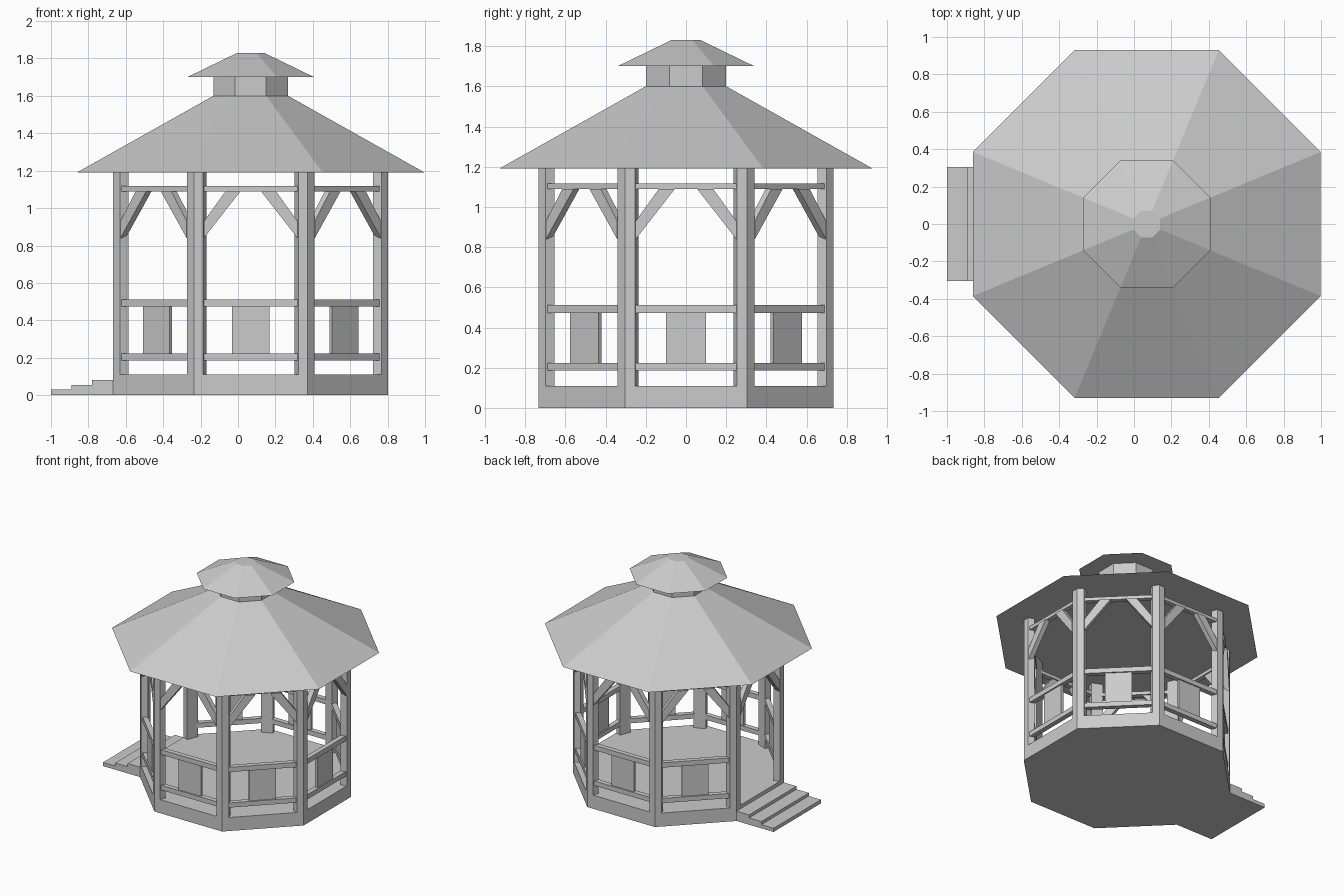
import bpy, bmesh
from math import pi, cos, sin, tan
from mathutils import Matrix, Vector

if "Cube" in bpy.data.objects:
    bpy.data.objects.remove(bpy.data.objects["Cube"])

CX = 0.068          # pavilion axis
APO = 0.735         # centre to flat side of the floor octagon
T = tan(pi / 8)


def finish(bm, name):
    bmesh.ops.recalc_face_normals(bm, faces=bm.faces)
    me = bpy.data.meshes.new(name)
    bm.to_mesh(me)
    bm.free()
    ob = bpy.data.objects.new(name, me)
    bpy.context.collection.objects.link(ob)
    return ob


def frustum(name, a0, z0, a1, z1):
    """Octagonal frustum given by its bottom and top apothems."""
    bm = bmesh.new()
    k = cos(pi / 8)
    m = Matrix.Translation((CX, 0, (z0 + z1) / 2)) @ Matrix.Rotation(pi / 8, 4, 'Z')
    bmesh.ops.create_cone(bm, cap_ends=True, segments=8, radius1=a0 / k,
                          radius2=a1 / k, depth=z1 - z0, matrix=m)
    return finish(bm, name)


def prism(name, pts, direction, matrix):
    """Extrude a flat outline along a direction, then place it."""
    bm = bmesh.new()
    face = bm.faces.new([bm.verts.new(p) for p in pts])
    ext = bmesh.ops.extrude_face_region(bm, geom=[face])
    verts = [v for v in ext['geom'] if isinstance(v, bmesh.types.BMVert)]
    bmesh.ops.translate(bm, verts=verts, vec=Vector(direction))
    bm.transform(matrix)
    return finish(bm, name)


def turn(angle):
    return Matrix.Translation((CX, 0, 0)) @ Matrix.Rotation(angle, 4, 'Z')


def bay_part(name, outline, apo, thick, angle):
    """Outline in (along side, z), standing on one side of the octagon."""
    pts = [(apo - thick / 2, u, z) for u, z in outline]
    return prism(name, pts, (thick, 0, 0), turn(angle))


def rect(half, z0, z1):
    return [(-half, z0), (half, z0), (half, z1), (-half, z1)]


# Floor, roof, cupola
frustum("floor_base", APO, 0, APO, 0.11)
frustum("main_roof", 0.93, 1.19, 0.2, 1.60)
frustum("cupola_wall", 0.2, 1.60, 0.2, 1.70)
frustum("cupola_roof", 0.34, 1.70, 0.072, 1.83)

# Entry steps, one stepped profile
x0, x1, x2, x3 = -1.0, -0.89, -0.78, CX - APO
steps = [(x0, 0), (x3, 0), (x3, .08), (x2, .08), (x2, .055),
         (x1, .055), (x1, .03), (x0, .03)]
prism("entry_steps", [(x, -APO * T, z) for x, z in steps],
      (0, 2 * APO * T, 0), Matrix())

# Corner posts: wedge front flush with the octagon, straight radial sides
R = APO / cos(pi / 8)
s, side = 0.05, 0.05
w, r = s * cos(pi / 8), R - s * sin(pi / 8)
post = [(R, 0, .11), (r, w, .11), (r - side, w, .11),
        (r - side, -w, .11), (r, -w, .11)]
for i in range(8):
    prism(f"corner_post_{i}", post, (0, 0, 1.08), turn(pi / 8 + i * pi / 4))

# Bays: top beam and braces all round; rails and panel except at the entry
brace = [(.25, .84), (.25, .93), (.135, 1.09), (.055, 1.09)]
for i in range(8):
    a = i * pi / 4
    bay_part(f"top_beam_{i}", rect(.26, 1.09, 1.117), .705, .04, a)
    for tag, sg in (("a", 1), ("b", -1)):
        bay_part(f"brace_{i}{tag}", [(sg * u, z) for u, z in brace], .715, .04, a)
    if i == 4:
        continue
    bay_part(f"hand_rail_{i}", rect(.26, .473, .512), .705, .04, a)
    bay_part(f"lower_rail_{i}", rect(.26, .185, .223), .705, .04, a)
    bay_part(f"panel_{i}", rect(.1, .223, .473), .705, .02, a)
